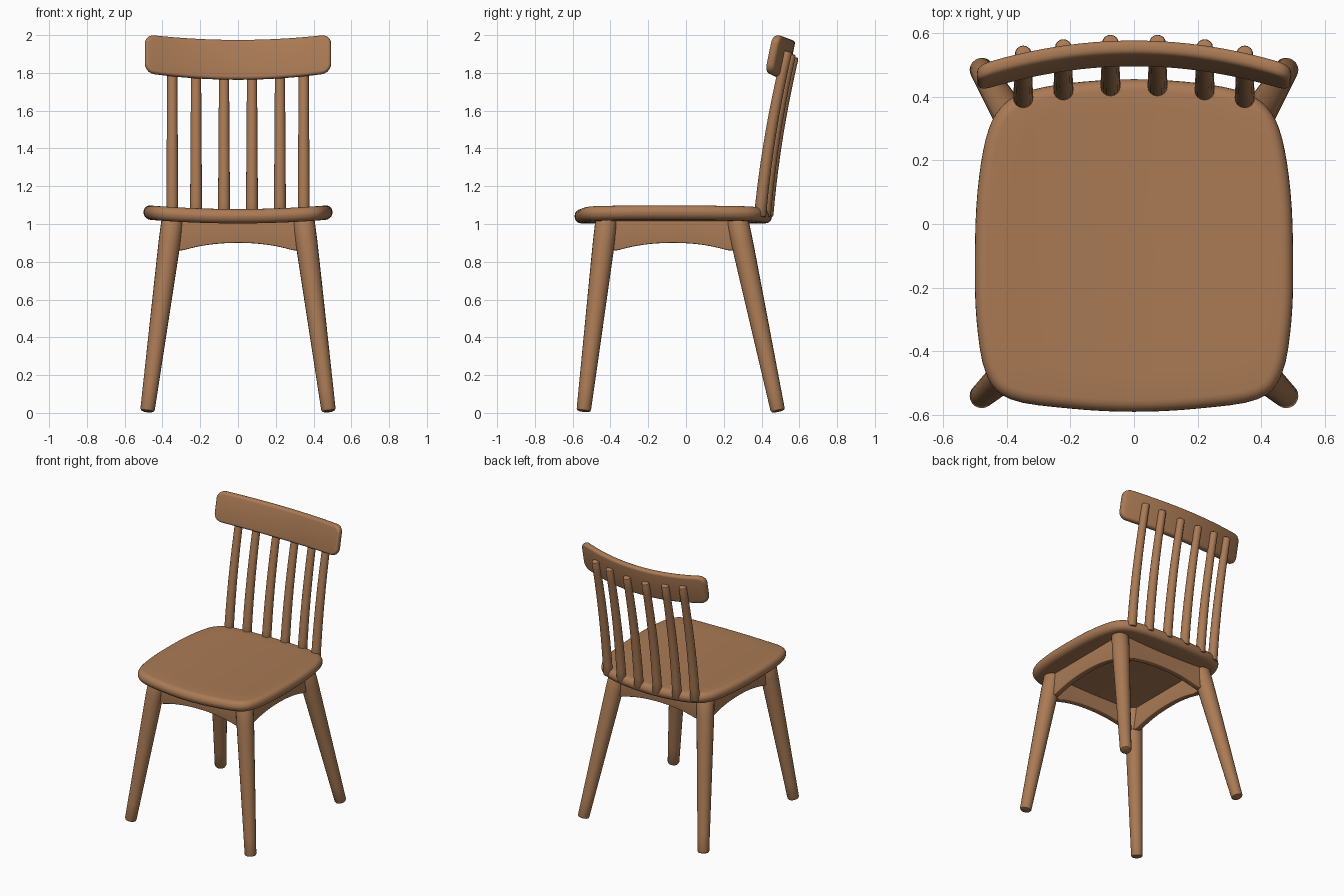
import bpy, bmesh, math
from mathutils import Vector

if "Cube" in bpy.data.objects:
    bpy.data.objects.remove(bpy.data.objects["Cube"])

wood = bpy.data.materials.new("warm brown wood")
wood.use_nodes = True
COLOUR = (0.40, 0.195, 0.09, 1)
wood.diffuse_color = COLOUR
wood.node_tree.nodes["Principled BSDF"].inputs["Base Color"].default_value = COLOUR


def finish(bm, name, angle=40):
    bmesh.ops.recalc_face_normals(bm, faces=bm.faces[:])
    mesh = bpy.data.meshes.new(name)
    bm.to_mesh(mesh)
    bm.free()
    mesh.materials.append(wood)
    obj = bpy.data.objects.new(name, mesh)
    bpy.context.collection.objects.link(obj)
    bpy.ops.object.select_all(action="DESELECT")
    obj.select_set(True)
    bpy.context.view_layer.objects.active = obj
    bpy.ops.object.shade_smooth_by_angle(angle=math.radians(angle))
    return obj


def skin(bm, rings):
    """Joins closed rings of points into a capped solid."""
    rows = [[bm.verts.new(p) for p in ring] for ring in rings]
    n = len(rows[0])
    for a, b in zip(rows, rows[1:]):
        for i in range(n):
            bm.faces.new((a[i], a[(i + 1) % n], b[(i + 1) % n], b[i]))
    bm.faces.new(rows[0])
    bm.faces.new(rows[-1])


def rod(name, point, radius, steps, sides=20, rounding=0.012):
    """Round rod along point(t), t from 0 to 1, with softened ends."""
    length = (point(1) - point(0)).length
    e = rounding / length
    stops = [(0, rounding), (e * 0.3, rounding * 0.3), (e, 0)]
    stops += [(i / steps, 0) for i in range(1, steps)]
    stops += [(1 - t, cut) for t, cut in reversed(stops[:3])]
    rings = []
    for t, cut in stops:
        axis = (point(t + 0.01) - point(t - 0.01)).normalized()
        u = axis.cross(Vector((0, 1, 0))).normalized()
        v = axis.cross(u)
        r = radius(t) - cut
        angles = [math.tau * k / sides for k in range(sides)]
        rings.append([point(t) + r * (u * math.cos(a) + v * math.sin(a)) for a in angles])
    bm = bmesh.new()
    skin(bm, rings)
    return finish(bm, name)


def board(size, corner, edge, slices):
    """Board along x with rounded outline and softened edges, sliced for bending."""
    bm = bmesh.new()
    bmesh.ops.create_cube(bm, size=1)
    bmesh.ops.scale(bm, vec=size, verts=bm.verts)
    if corner:
        ends = [e for e in bm.edges if abs(e.verts[0].co.y - e.verts[1].co.y) > 1e-4]
        bmesh.ops.bevel(bm, geom=ends, offset=corner, segments=5, profile=0.5, affect="EDGES")
    rim = [e for e in bm.edges if abs(e.verts[0].co.y - e.verts[1].co.y) < 1e-4]
    bmesh.ops.bevel(bm, geom=rim, offset=edge, segments=4, profile=0.5, affect="EDGES")
    for i in range(1, slices):
        x = size[0] * (i / slices - 0.5)
        bmesh.ops.bisect_plane(bm, geom=bm.verts[:] + bm.edges[:] + bm.faces[:], dist=1e-5,
                               plane_co=(x, 0, 0), plane_no=(1, 0, 0))
    return bm


# Seat: smooth outline, rounded rim, gently dished across the width
half = [(0, -0.59), (0.2, -0.58), (0.39, -0.55), (0.465, -0.47), (0.495, -0.3), (0.5, -0.1),
        (0.492, 0.1), (0.465, 0.27), (0.42, 0.365), (0.34, 0.415), (0.2, 0.443), (0, 0.455)]
ctrl = [Vector(p) for p in half + [(-x, y) for x, y in half[-2:0:-1]]]
outline = []
for i in range(len(ctrl)):
    p0, p1, p2, p3 = (ctrl[(i + k) % len(ctrl)] for k in (-1, 0, 1, 2))
    for t in (0, 0.25, 0.5, 0.75):
        outline.append(0.5 * (2 * p1 + (p2 - p0) * t + (2 * p0 - 5 * p1 + 4 * p2 - p3) * t * t
                              + (3 * p1 - p0 - 3 * p2 + p3) * t ** 3))


def seat_ring(inset, z, scale=1.0):
    ring = []
    n = len(outline)
    for i, p in enumerate(outline):
        d = (outline[(i + 1) % n] - outline[i - 1]).normalized()
        q = (p + Vector((-d.y, d.x)) * inset) * scale
        ring.append((q.x, q.y, z + 0.022 * (q.x / 0.5) ** 2))
    return ring


LOW, HIGH, ROUND = 1.003, 1.079, 0.037
arc = [math.radians(a) for a in (0, 18, 36, 54, 72, 90)]
inner = (0.1, 0.35, 0.6, 0.85)
rings = [seat_ring(ROUND, LOW, s) for s in inner]
rings += [seat_ring(ROUND * (1 - math.sin(a)), LOW + ROUND * (1 - math.cos(a))) for a in arc]
rings += [seat_ring(ROUND * (1 - math.cos(a)), HIGH - ROUND * (1 - math.sin(a))) for a in arc]
rings += [seat_ring(ROUND, HIGH, s) for s in reversed(inner)]
bm = bmesh.new()
skin(bm, rings)
finish(bm, "seat", 60)

# Four splayed, tapering legs
for side, sx in (("left", 1), ("right", -1)):
    for end, foot_y, top_y in (("front", -0.542, -0.42), ("back", 0.487, 0.27)):
        foot = Vector((sx * 0.48, foot_y, 0.008))
        top = Vector((sx * 0.346, top_y, 1.03))
        rod(f"{end}_{side}_leg", lambda t: foot.lerp(top, t),
            lambda t: 0.038 + 0.02 * min(1, t * 1.15), 8)


# Aprons under the seat with arched lower edges
def apron(name, length, centre, turned):
    bm = board((length, 0.042, 0.16), 0, 0.006, 16)
    for v in bm.verts:
        if v.co.z < 0:
            v.co.z += 0.042 * (1 - min(1, abs(v.co.x) / 0.3) ** 2.2)
        v.co.z += 0.938
        if turned:
            v.co.x, v.co.y = -v.co.y, v.co.x
        v.co += Vector(centre)
    finish(bm, name)


apron("front_apron", 0.66, (0, -0.425, 0), False)
apron("back_apron", 0.66, (0, 0.29, 0), False)
apron("left_apron", 0.66, (0.35, -0.07, 0), True)
apron("right_apron", 0.66, (-0.35, -0.07, 0), True)

# Six spindles bowing backwards behind the top rail
for number, (x, low_y, high_y, high_z) in enumerate(
        ((0.348, 0.392, 0.537, 1.915), (0.222, 0.417, 0.557, 1.9), (0.074, 0.43, 0.571, 1.885))):
    for side, sx in (("left", 1), ("right", -1)):
        def path(t):
            y = low_y + (high_y - low_y) * (0.55 * t + 0.45 * t * t)
            return Vector((sx * x, y, 1.04 + (high_z - 1.04) * t))
        rod(f"{side}_spindle_{number + 1}", path, lambda t: 0.032 - 0.006 * t, 10, 16, 0.008)

# Curved, leaning top rail
bm = board((0.986, 0.046, 0.21), 0.05, 0.018, 24)
for v in bm.verts:
    x, y, z = v.co
    bend = (x / 0.47) ** 2
    v.co.z = 1.869 + z * (1 - 0.03 * bend) + 0.03 * bend - 0.1 * y
    v.co.y = 0.536 - 0.072 * bend + y + 0.2 * z
    v.co.x = x + 0.25 * y * x
finish(bm, "top_rail")
